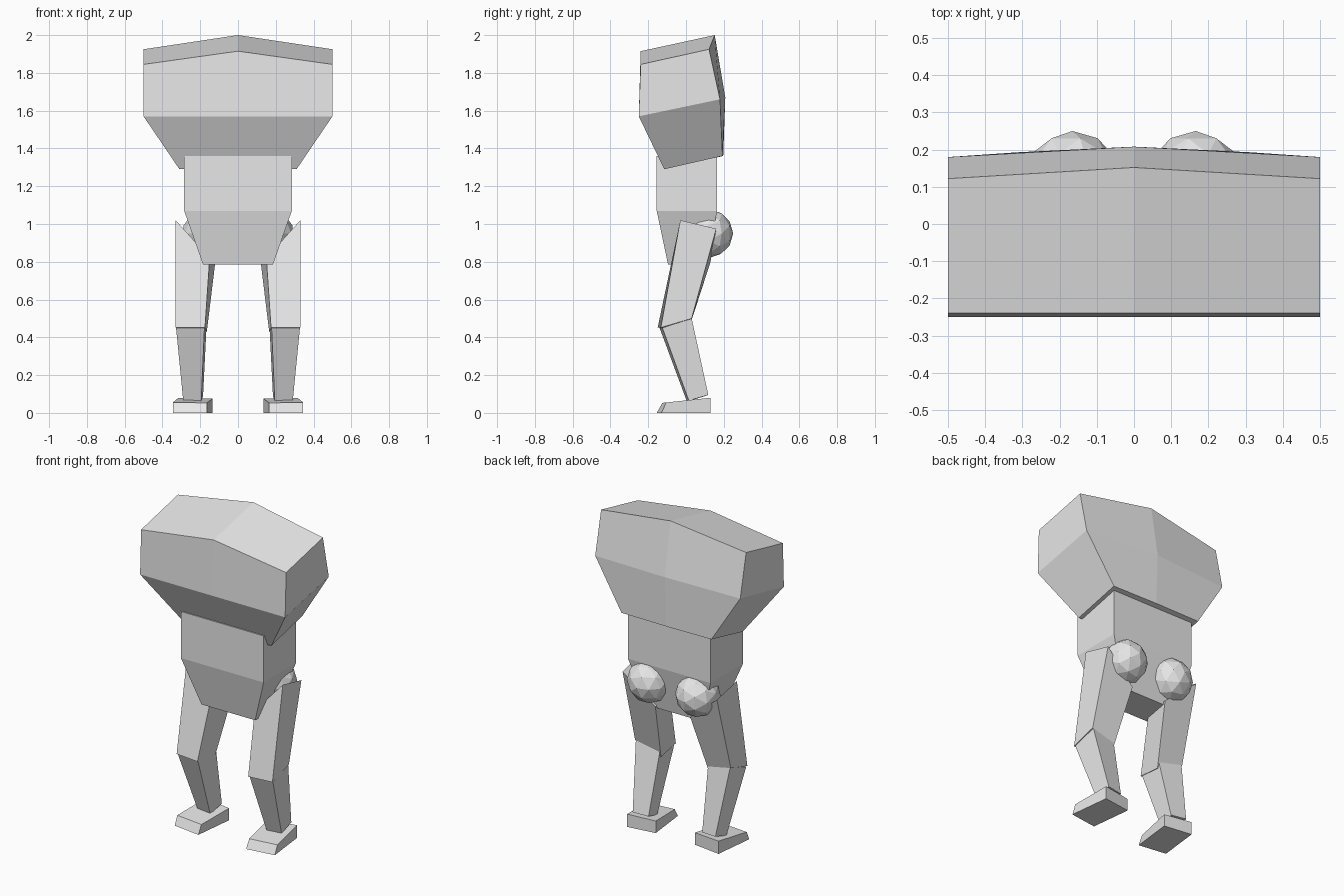
import bpy, bmesh, math
from mathutils import Matrix

if "Cube" in bpy.data.objects:
    bpy.data.objects.remove(bpy.data.objects["Cube"])

grey = bpy.data.materials.new("light grey")
grey.diffuse_color = (0.8, 0.8, 0.8, 1)
grey.use_nodes = True
grey.node_tree.nodes["Principled BSDF"].inputs["Base Color"].default_value = grey.diffuse_color


def finish(name, bm, mirror=True):
    """Turn a bmesh into a flat-shaded object, mirrored across x."""
    bmesh.ops.recalc_face_normals(bm, faces=bm.faces)
    me = bpy.data.meshes.new(name)
    bm.to_mesh(me)
    bm.free()
    me.materials.append(grey)
    ob = bpy.data.objects.new(name, me)
    bpy.context.collection.objects.link(ob)
    if mirror:
        ob.modifiers.new("mirror", "MIRROR").use_axis[0] = True
    return ob


def loft(name, rings, closed=True, mirror=True):
    """Skin rings of four points; an open loft leaves the last side out."""
    bm = bmesh.new()
    rows = [[bm.verts.new(p) for p in ring] for ring in rings]
    for a, b in zip(rows, rows[1:]):
        for i in range(4 if closed else 3):
            j = (i + 1) % 4
            bm.faces.new((a[i], a[j], b[j], b[i]))
    bm.faces.new(rows[0][::-1])
    bm.faces.new(rows[-1])
    return finish(name, bm, mirror)


def rect(w, y0, y1, z):
    return [(-w, y0, z), (w, y0, z), (w, y1, z), (-w, y1, z)]


# Chest: right half, front centre -> front side -> back side -> back centre
loft("chest", [
    [(0, -.115, 1.29), (.31, -.115, 1.29), (.31, .193, 1.36), (0, .197, 1.36)],
    [(0, -.25, 1.57), (.5, -.25, 1.57), (.5, .18, 1.66), (0, .208, 1.67)],
    [(0, -.24, 1.915), (.5, -.24, 1.845), (.5, .122, 1.925), (0, .152, 2.0)],
], closed=False)

# Waist block tapering to the hips
loft("waist", [rect(.185, -.095, .11, .785),
               rect(.285, -.155, .165, 1.07),
               rect(.285, -.155, .165, 1.36)], mirror=False)

# Legs: inner front, outer front, outer back, inner back
loft("thighs", [
    [(.175, -.15, .452), (.33, -.133, .452), (.33, .03, .50), (.165, .01, .43)],
    [(.15, -.05, .82), (.33, -.03, 1.02), (.325, .16, .975), (.12, .13, .80)],
])
loft("shins", [
    [(.195, .005, .06), (.29, .015, .065), (.285, .118, .095), (.185, .105, .09)],
    [(.178, -.14, .45), (.328, -.125, .45), (.325, .03, .50), (.165, .015, .49)],
])

# Feet turned slightly outward with sloping tops
loft("feet", [
    [(.165, -.155, 0), (.345, -.13, 0), (.315, .13, 0), (.135, .105, 0)],
    [(.165, -.125, .053), (.345, -.105, .055), (.315, .13, .08), (.135, .105, .075)],
])

# Faceted balls at the back of the hips
bm = bmesh.new()
bmesh.ops.create_icosphere(
    bm, subdivisions=2, radius=.13,
    matrix=Matrix.Translation((.166, .12, .95)) @ Matrix.Rotation(math.pi / 2, 4, 'X'))
finish("rear_balls", bm)
